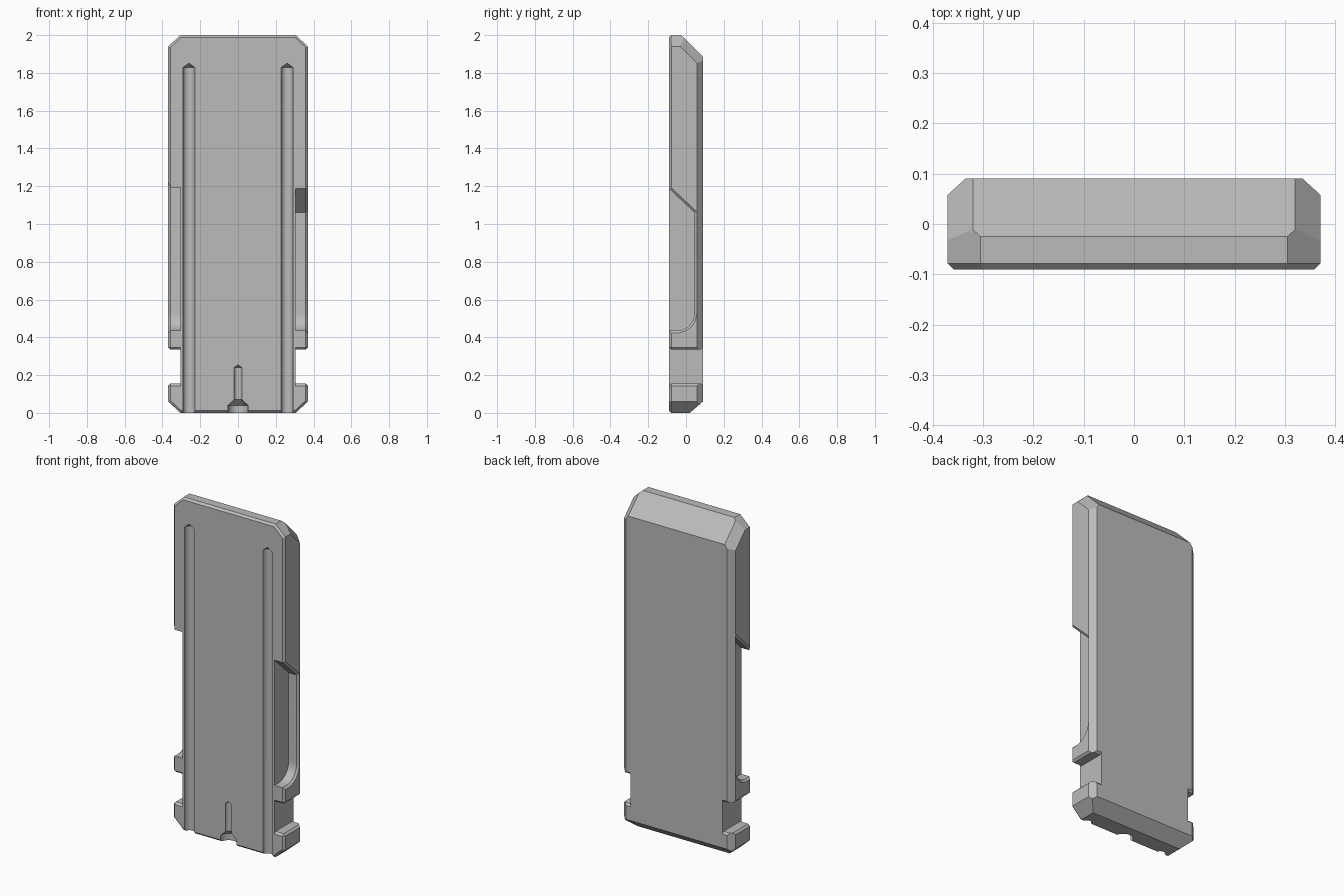
import bpy, bmesh, math
from mathutils import Vector

cube = bpy.data.objects.get("Cube")
if cube:
    bpy.data.objects.remove(cube, do_unlink=True)

grey = bpy.data.materials.new("plain grey")
grey.use_nodes = True
grey.diffuse_color = (0.5, 0.5, 0.5, 1)
grey.node_tree.nodes["Principled BSDF"].inputs["Base Color"].default_value = (0.5, 0.5, 0.5, 1)

W, D, H = 0.37, 0.09, 2.0      # half width, half depth, height
C = 0.012                      # small edge chamfer


def make_object(name, bm):
    bmesh.ops.recalc_face_normals(bm, faces=bm.faces[:])
    mesh = bpy.data.meshes.new(name)
    bm.to_mesh(mesh)
    bm.free()
    obj = bpy.data.objects.new(name, mesh)
    bpy.context.collection.objects.link(obj)
    return obj


def loft(name, rings):
    """Closed solid through rings that have equal point counts."""
    bm = bmesh.new()
    loops = [[bm.verts.new(p) for p in ring] for ring in rings]
    n = len(loops[0])
    for a, b in zip(loops, loops[1:]):
        for i in range(n):
            j = (i + 1) % n
            bm.faces.new((a[i], a[j], b[j], b[i]))
    bm.faces.new(loops[0])
    bm.faces.new(loops[-1])
    return make_object(name, bm)


def grow(poly, d):
    """Offset a polygon outwards by d with mitred corners."""
    pts = [Vector(p) for p in poly]
    n = len(pts)
    area = sum(pts[i].x * pts[(i + 1) % n].y - pts[(i + 1) % n].x * pts[i].y for i in range(n))
    sign = 1 if area > 0 else -1
    out = []
    for i in range(n):
        e1 = (pts[i] - pts[i - 1]).normalized()
        e2 = (pts[(i + 1) % n] - pts[i]).normalized()
        n1 = Vector((e1.y, -e1.x)) * sign
        n2 = Vector((e2.y, -e2.x)) * sign
        out.append(pts[i] + (n1 + n2) * d / (1 + n1.dot(n2)))
    return out


def drill(name, x, profile, sides=24):
    """Upright revolved cutter centred just inside the front face."""
    rings = []
    for r, z in profile:
        angles = [2 * math.pi * (i + 0.5) / sides for i in range(sides)]
        rings.append([(x + r * math.cos(a), -D + r * math.sin(a), z) for a in angles])
    return loft(name, rings)


# Body: a block trimmed by chamfer planes
bm = bmesh.new()
bmesh.ops.create_cube(bm, size=1)
for v in bm.verts:
    v.co = (v.co.x * 2 * W, v.co.y * 2 * D, (v.co.z + 0.5) * H)
planes = [
    ((0, -0.025, H), (0, 1, 1)),              # top back slope
    ((0, 0.02, 0), (0, 0.06, -0.07)),         # bottom back slope
    ((0, C - D, H), (0, -1, 1)),              # front top edge
    ((0, C - D, 0), (0, -1, -1)),             # front bottom edge
]
for s in (-1, 1):
    planes += [
        ((s * W, 0, 1.94), (s * 0.06, 0, 0.065)),            # top corner
        ((s * W, 0, 0.06), (s * 0.06, 0, -0.065)),           # bottom corner
        ((s * 0.32, D, 1.885), (s * 0.067, 0.05, 0.05)),     # top slope side
        ((s * W, 0.058, 0), (s * 0.032, 0.035, 0)),          # back side edge
        ((s * W, C - D, 0), (s, -1, 0)),                     # front side edge
        ((s * W, C - D, 1.94), (s * 0.68, -1, 0.73)),        # front top corner edge
        ((s * W, C - D, 0.06), (s * 0.68, -1, -0.73)),       # front bottom corner edge
    ]
for co, no in planes:
    cut = bmesh.ops.bisect_plane(bm, geom=bm.verts[:] + bm.edges[:] + bm.faces[:], dist=1e-6,
                                 plane_co=co, plane_no=Vector(no).normalized(), clear_outer=True)
    open_edges = [e for e in bm.edges if e.is_boundary]
    bmesh.ops.holes_fill(bm, edges=open_edges, sides=0)
body = make_object("body_plate", bm)
body.data.materials.append(grey)

cutters = []

# Side recesses (y, z profile); the upper end slants opposite ways on the two sides
arc = [(-0.05 + 0.095 * math.cos(t), 0.53 - 0.095 * math.sin(t))
       for t in [math.radians(a) for a in range(0, 91, 10)]]
uppers = {1: [(-0.13, 1.225), (0.045, 1.06)], -1: [(-0.13, 1.155), (0.045, 1.32)]}
for s, upper in uppers.items():
    inner = upper + arc + [(-0.13, 0.435)]
    outer = grow(inner, 0.02)
    outer = grow(inner, C)
    flare = grow(inner, C + 0.02)
    rings = [[(s * x, p[0], p[1]) for p in poly] for x, poly in
             ((0.305, inner), (W - C, inner), (W, outer), (W + 0.02, flare))]
    cutters.append(loft("side_recess_cutter", rings))

# Square notches through both sides, with flared edges
for s in (-1, 1):
    inner = [(0.305, 0.155), (W - C, 0.155), (W + 0.03, 0.113),
             (W + 0.03, 0.377), (W - C, 0.335), (0.305, 0.335)]
    rings = []
    for y, d in ((-D - 0.02, C + 0.02), (-D, C), (C - D, 0), (D - C, 0), (D, C), (D + 0.02, C + 0.02)):
        rings.append([(s * max(x, 0.305), y, z + (d if z > 0.25 else -d)) for x, z in inner])
    cutters.append(loft("notch_cutter", rings))

# Long front grooves with pointed ends
for s in (-1, 1):
    cutters.append(drill("groove_cutter", s * 0.26,
                         [(0.032, -0.05), (0.032, 1.828), (0.0005, 1.852)]))

# Short central groove with a countersunk foot
cutters.append(drill("centre_groove_cutter", 0,
                     [(0.053, -0.05), (0.053, 0.04), (0.021, 0.07), (0.021, 0.24), (0.0005, 0.255)]))

# Apply the cuts
bpy.context.view_layer.objects.active = body
for cutter in cutters:
    cutter.hide_render = True
    mod = body.modifiers.new("cut", 'BOOLEAN')
    mod.operation = 'DIFFERENCE'
    mod.solver = 'EXACT'
    mod.object = cutter
    bpy.ops.object.modifier_apply(modifier=mod.name)
    bpy.data.objects.remove(cutter, do_unlink=True)

# Smooth the rounded cuts, keep edges sharp
bpy.ops.object.select_all(action='DESELECT')
body.select_set(True)
bpy.ops.object.shade_smooth_by_angle(angle=math.radians(25))
